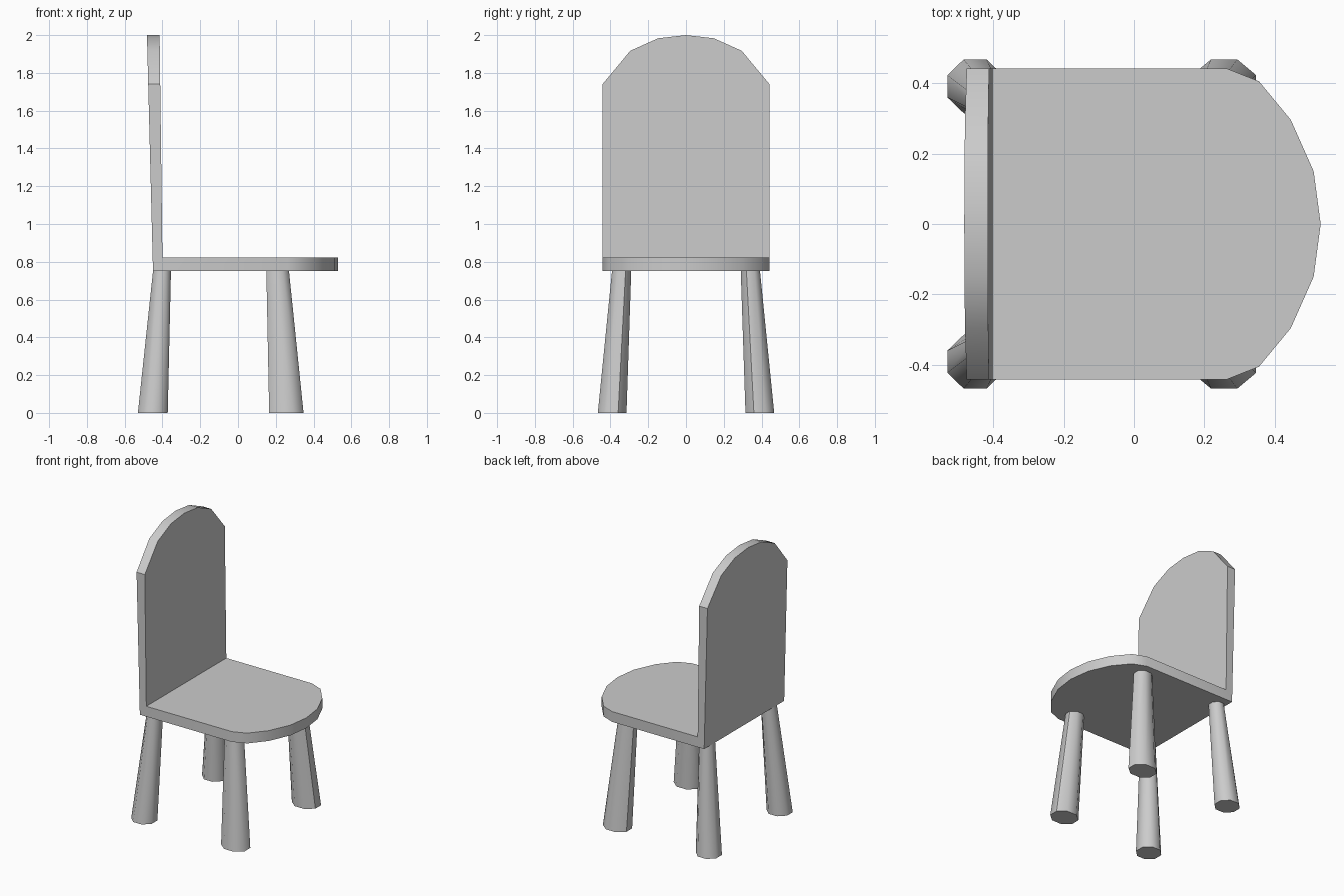
import bpy, bmesh
from math import cos, sin, pi, radians

if "Cube" in bpy.data.objects:
    bpy.data.objects.remove(bpy.data.objects["Cube"])


def finish(name, bm, angle):
    bmesh.ops.recalc_face_normals(bm, faces=bm.faces[:])
    mesh = bpy.data.meshes.new(name)
    bm.to_mesh(mesh)
    bm.free()
    ob = bpy.data.objects.new(name, mesh)
    bpy.context.collection.objects.link(ob)
    bpy.ops.object.select_all(action='DESELECT')
    ob.select_set(True)
    bpy.context.view_layer.objects.active = ob
    bpy.ops.object.shade_smooth_by_angle(angle=radians(angle))
    return ob


def skin(bm, rings):
    """Bridge consecutive vertex rings and cap both ends."""
    loops = [[bm.verts.new(p) for p in ring] for ring in rings]
    n = len(loops[0])
    for a, b in zip(loops, loops[1:]):
        for i in range(n):
            j = (i + 1) % n
            bm.faces.new((a[i], a[j], b[j], b[i]))
    bm.faces.new(loops[0])
    bm.faces.new(loops[-1])


# Seat and backrest: one bent panel, rounded at both ends
BOTTOM, TOP, HALF = 0.75, 0.822, 0.442


def section(outer, inner, w):
    (xo, zo), (xi, zi) = outer, inner
    return [(xo, -w, zo), (xo, w, zo), (xi, w, zi), (xi, -w, zi)]


rings = []
for w, z in [(0, 2.0), (0.148, 1.983), (0.295, 1.917), (HALF, 1.74)]:
    xo = -0.45 - 0.032 * (z - BOTTOM) / (2 - BOTTOM)
    xi = -0.40 - 0.015 * (z - TOP) / (2 - TOP)
    rings.append(section((xo, z), (xi, z), w))
rings.append(section((-0.45, BOTTOM), (-0.40, TOP), HALF))
for x, w in [(0.262, HALF), (0.355, 0.405), (0.445, 0.296),
             (0.51, 0.15), (0.53, 0)]:
    rings.append(section((x, BOTTOM), (x, TOP), w))
bm = bmesh.new()
skin(bm, rings)
bmesh.ops.remove_doubles(bm, verts=bm.verts[:], dist=0.0005)
bmesh.ops.recalc_face_normals(bm, faces=bm.faces[:])
bmesh.ops.dissolve_limit(bm, angle_limit=radians(1),
                         verts=bm.verts[:], edges=bm.edges[:])
finish("seat_and_backrest", bm, 35)


# Legs: tapered, splayed octagonal posts
def octagon(x0, x1, y0, y1, z):
    k = 0.5 / cos(pi / 8)
    return [((x0 + x1) / 2 + (x1 - x0) * k * cos(pi / 8 + i * pi / 4),
             (y0 + y1) / 2 + (y1 - y0) * k * sin(pi / 8 + i * pi / 4), z)
            for i in range(8)]


def leg_pair(name, foot, head):
    bm = bmesh.new()
    skin(bm, [octagon(*foot, 0.315, 0.467, 0),
              octagon(*head, 0.29, 0.392, BOTTOM)])
    ob = finish(name, bm, 50)
    mirror = ob.modifiers.new("mirror", 'MIRROR')
    mirror.use_axis = (False, True, False)


leg_pair("rear_legs", (-0.53, -0.372), (-0.45, -0.355))
leg_pair("front_legs", (0.165, 0.347), (0.15, 0.27))
